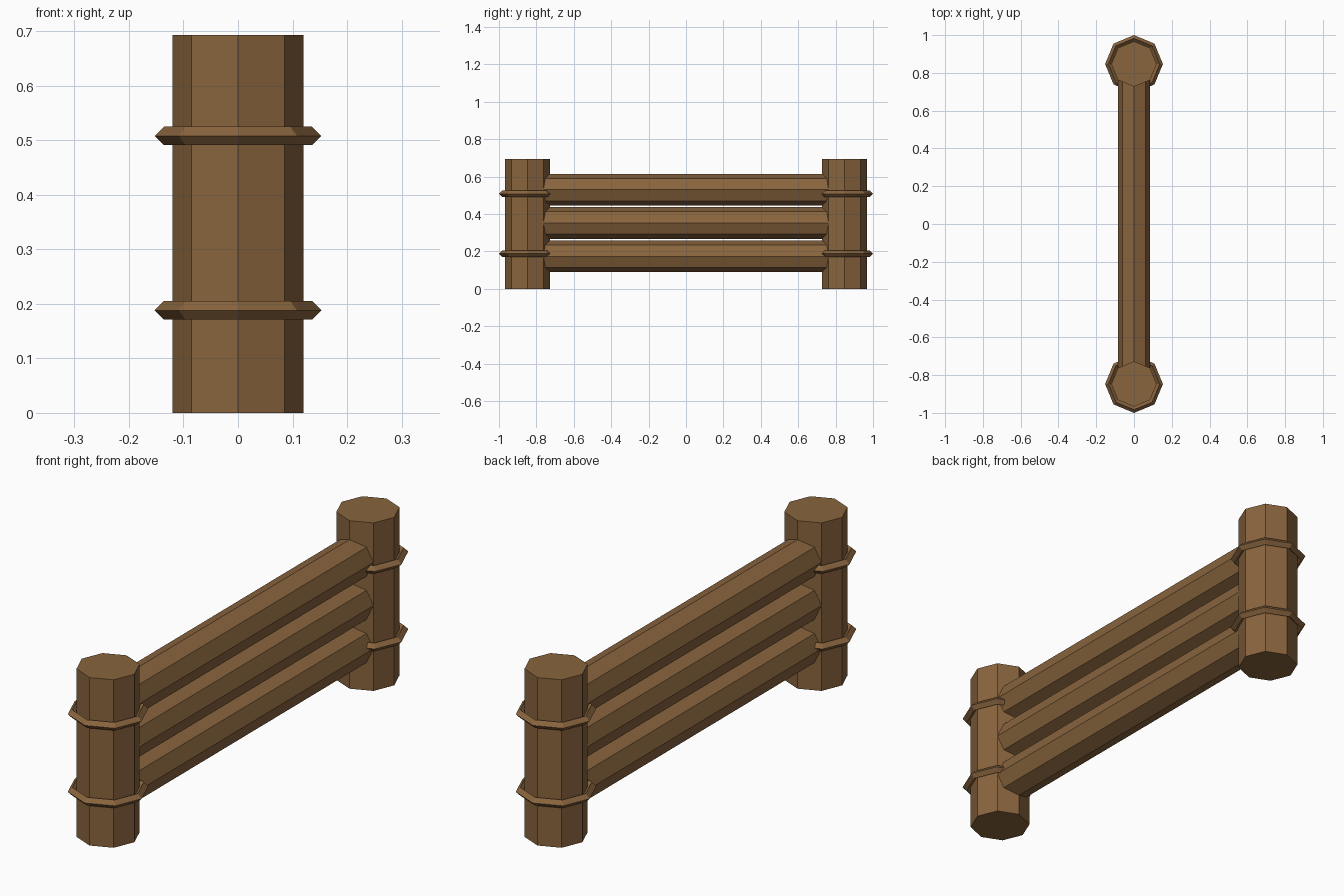
import bpy
import math

if "Cube" in bpy.data.objects:
    bpy.data.objects.remove(bpy.data.objects["Cube"])

POST_Y = 0.847      # distance of each post from the centre
POST_R = 0.12
POST_H = 0.693
RAIL_R = 0.085

wood = bpy.data.materials.new("brown wood")
wood.diffuse_color = (0.25, 0.128, 0.048, 1)
wood.use_nodes = True
wood.node_tree.nodes["Principled BSDF"].inputs["Base Color"].default_value = wood.diffuse_color


def finish(name):
    ob = bpy.context.object
    ob.name = name
    ob.data.materials.append(wood)


def log(name, radius, length, location, rotation=(0, 0, 0)):
    # eight-sided log with a corner on each axis
    bpy.ops.mesh.primitive_cylinder_add(vertices=8, radius=radius, depth=length,
                                        location=location, rotation=rotation)
    finish(name)


def binding(name, location):
    # low-poly ring with a diamond cross-section
    bpy.ops.mesh.primitive_torus_add(major_segments=8, minor_segments=4,
                                     major_radius=0.136, minor_radius=0.017,
                                     location=location)
    finish(name)
    for p in bpy.context.object.data.polygons:
        p.use_smooth = False


# Posts with two bindings each
for side, label in ((-1, "front"), (1, "back")):
    y = side * POST_Y
    log(label + "_post", POST_R, POST_H, (0, y, POST_H / 2))
    for z, level in ((0.188, "lower"), (0.508, "upper")):
        binding(f"{label}_{level}_binding", (0, y, z))

# Three horizontal rails running into the posts
for z, level in ((0.174, "lower"), (0.352, "middle"), (0.53, "upper")):
    log(level + "_rail", RAIL_R, 2 * POST_Y, (0, 0, z), (math.pi / 2, 0, 0))
